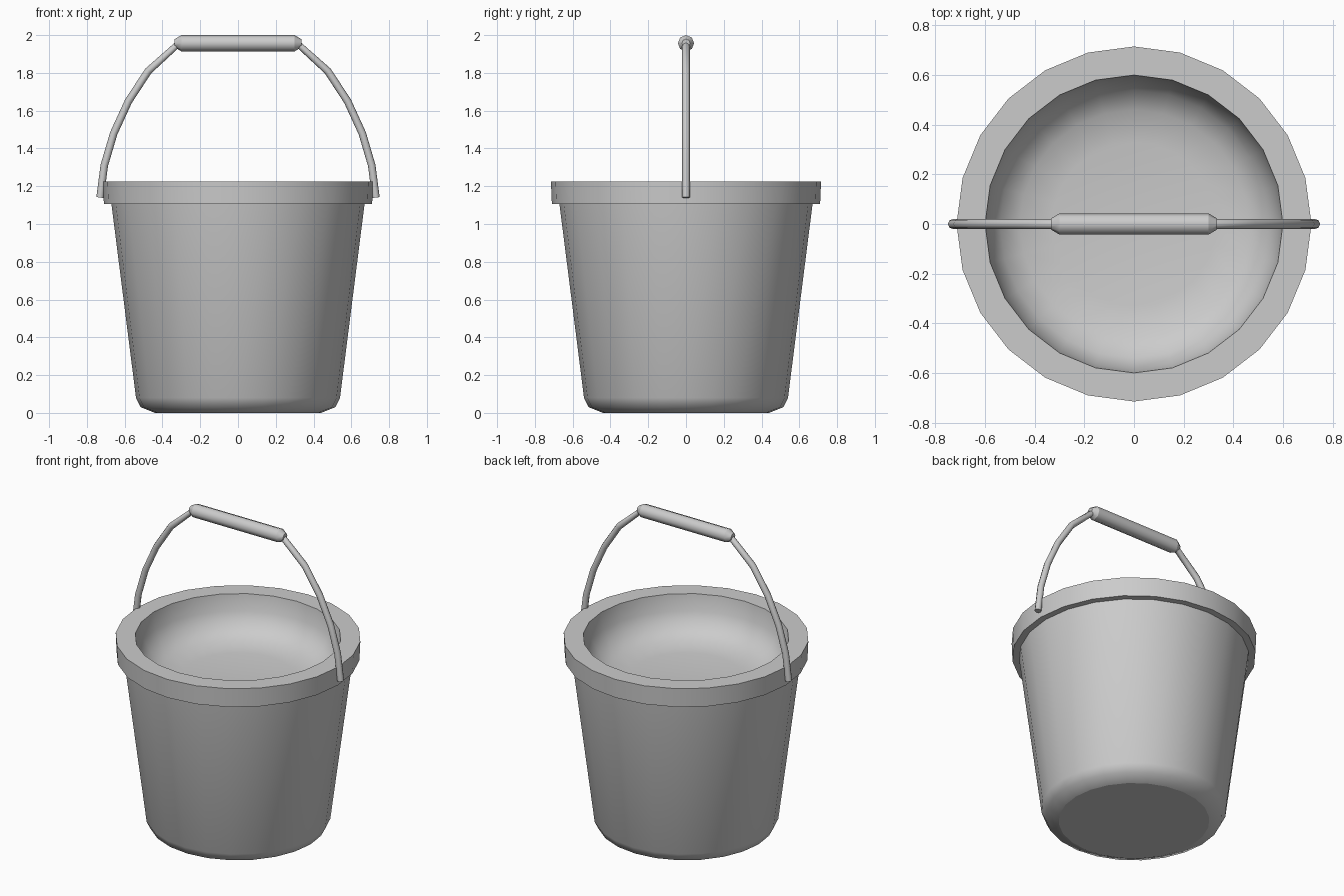
import bpy, bmesh, math
from mathutils import Vector

cube = bpy.data.objects.get("Cube")
if cube:
    bpy.data.objects.remove(cube, do_unlink=True)

SIDES = 24

grey = bpy.data.materials.new("plain grey")
grey.use_nodes = True
COLOUR = (0.6, 0.6, 0.6, 1)
grey.diffuse_color = COLOUR
grey.node_tree.nodes["Principled BSDF"].inputs["Base Color"].default_value = COLOUR


def sweep(name, rings, sharp=()):
    """Skin a list of vertex rings, cap both ends, crease the listed rings."""
    bm = bmesh.new()
    loops = [[bm.verts.new(p) for p in ring] for ring in rings]
    n = len(loops[0])
    for low, high in zip(loops, loops[1:]):
        for i in range(n):
            j = (i + 1) % n
            bm.faces.new((low[i], low[j], high[j], high[i]))
    bm.faces.new(loops[0][::-1])
    bm.faces.new(loops[-1])
    for face in bm.faces:
        face.smooth = True
    for k in sharp:
        for i in range(n):
            bm.edges.get((loops[k][i], loops[k][(i + 1) % n])).smooth = False
    bmesh.ops.recalc_face_normals(bm, faces=bm.faces)
    mesh = bpy.data.meshes.new(name)
    bm.to_mesh(mesh)
    bm.free()
    mesh.materials.append(grey)
    obj = bpy.data.objects.new(name, mesh)
    bpy.context.collection.objects.link(obj)
    return obj


def turned(profile):
    """Rings around z from (radius, height) pairs."""
    step = math.tau / SIDES
    return [[(r * math.cos(i * step), r * math.sin(i * step), z)
             for i in range(SIDES)] for r, z in profile]


def tube(path, radii, sides=8):
    """Rings around a path lying in the xz plane."""
    points = [Vector((x, 0, z)) for x, z in path]
    rings = []
    for k, p in enumerate(points):
        ahead = points[min(k + 1, len(points) - 1)]
        behind = points[max(k - 1, 0)]
        along = (ahead - behind).normalized()
        across = Vector((0, 1, 0))
        up = along.cross(across)
        rings.append([p + radii[k] * (math.cos(a) * up + math.sin(a) * across)
                      for a in (math.tau * i / sides for i in range(sides))])
    return rings


# Bucket: rounded base, tapered wall, thick lip and shallow bowl inside
bucket_profile = [
    (0.44, 0), (0.515, 0.03), (0.54, 0.08), (0.67, 1.105),
    (0.71, 1.105), (0.715, 1.225), (0.6, 1.225),
    (0.585, 1.12), (0.54, 1.04), (0.46, 0.99), (0.33, 0.97),
]
sweep("bucket", turned(bucket_profile), sharp=(0, 3, 4, 5, 6))

# Handle: thin bail, mirrored from one half
half = [(0.73, 1.14), (0.708, 1.31), (0.658, 1.48),
        (0.58, 1.65), (0.475, 1.81), (0.32, 1.95)]
bail = half + [(-x, z) for x, z in reversed(half)]
sweep("handle", tube(bail, [0.02] * len(bail)), sharp=(0, -1))

# Grip: thicker sleeve with tapered ends
grip = [(0.335, 1.957), (0.3, 1.957), (-0.3, 1.957), (-0.335, 1.957)]
sweep("grip", tube(grip, [0.022, 0.043, 0.043, 0.022]), sharp=(0, 1, 2, 3))
